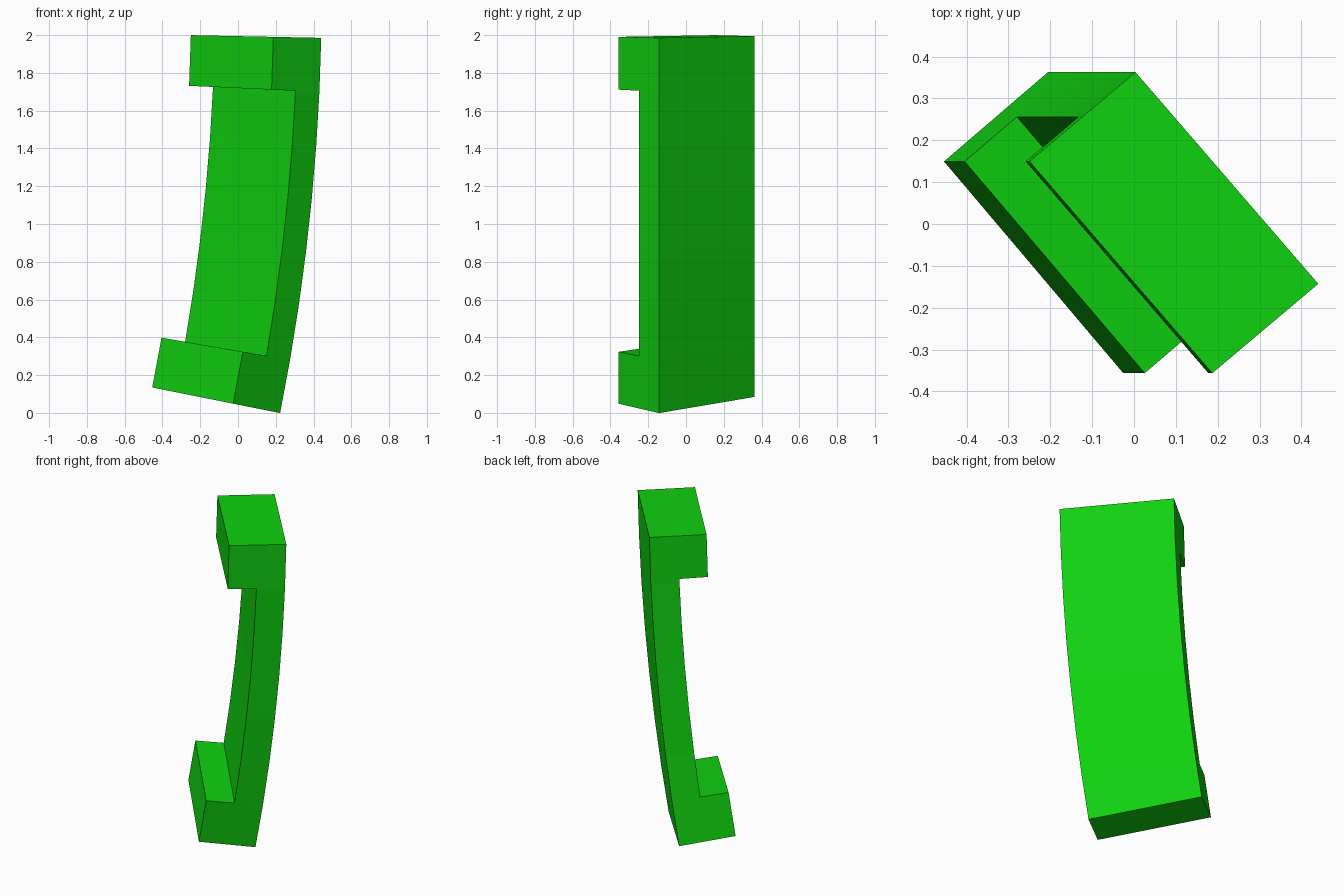
import bpy, bmesh, math
from mathutils import Vector

cube = bpy.data.objects.get("Cube")
if cube:
    bpy.data.objects.remove(cube, do_unlink=True)

green = bpy.data.materials.new("bright_green")
green.use_nodes = True
colour = (0.005, 0.64, 0.005, 1)
green.diffuse_color = colour
green.node_tree.nodes["Principled BSDF"].inputs["Base Color"].default_value = colour

# The bar bends about a distant axis parallel to y
CX, CZ, RADIUS = -10.907, 2.223, 11.35
TOP, BOTTOM, SEGMENTS = math.radians(-1.2), math.radians(-11.3), 7

# Cross-section corners as (offset from outer radius, y)
BACK_R, BACK_L = Vector((-0.437, 0.363)), Vector((0.0, -0.143))
STEP = Vector((-0.2535, -0.2135))           # full depth of the end blocks
section = [BACK_L, BACK_R, BACK_R + STEP / 2, BACK_L + STEP / 2]


def bend(p, a):
    r = RADIUS + p.x
    return Vector((CX + r * math.cos(a), p.y, CZ + r * math.sin(a)))


# Curved bar swept along the arc
angles = [BOTTOM + (TOP - BOTTOM) * i / SEGMENTS for i in range(SEGMENTS + 1)]
bm = bmesh.new()
rings = [[bm.verts.new(bend(p, a)) for p in section] for a in angles]
inner = []
for low, high in zip(rings, rings[1:]):
    for k in range(4):
        n = (k + 1) % 4
        face = bm.faces.new((low[k], low[n], high[n], high[k]))
        if k == 2:
            inner.append(face)
bm.faces.new(rings[0])
bm.faces.new(rings[-1])

# End blocks pulled out of the first and last inner faces
for face in (inner[0], inner[-1]):
    new = bmesh.ops.extrude_face_region(bm, geom=[face])["geom"]
    for v in (g for g in new if isinstance(g, bmesh.types.BMVert)):
        a = math.atan2(v.co.z - CZ, v.co.x - CX)
        u = math.hypot(v.co.z - CZ, v.co.x - CX) - RADIUS
        v.co = bend(Vector((u, v.co.y)) + STEP / 2, a)
    if face.is_valid:
        bm.faces.remove(face)

bmesh.ops.recalc_face_normals(bm, faces=bm.faces)
mesh = bpy.data.meshes.new("curved_handle")
bm.to_mesh(mesh)
bm.free()
mesh.materials.append(green)
handle = bpy.data.objects.new("curved_handle", mesh)
bpy.context.collection.objects.link(handle)
